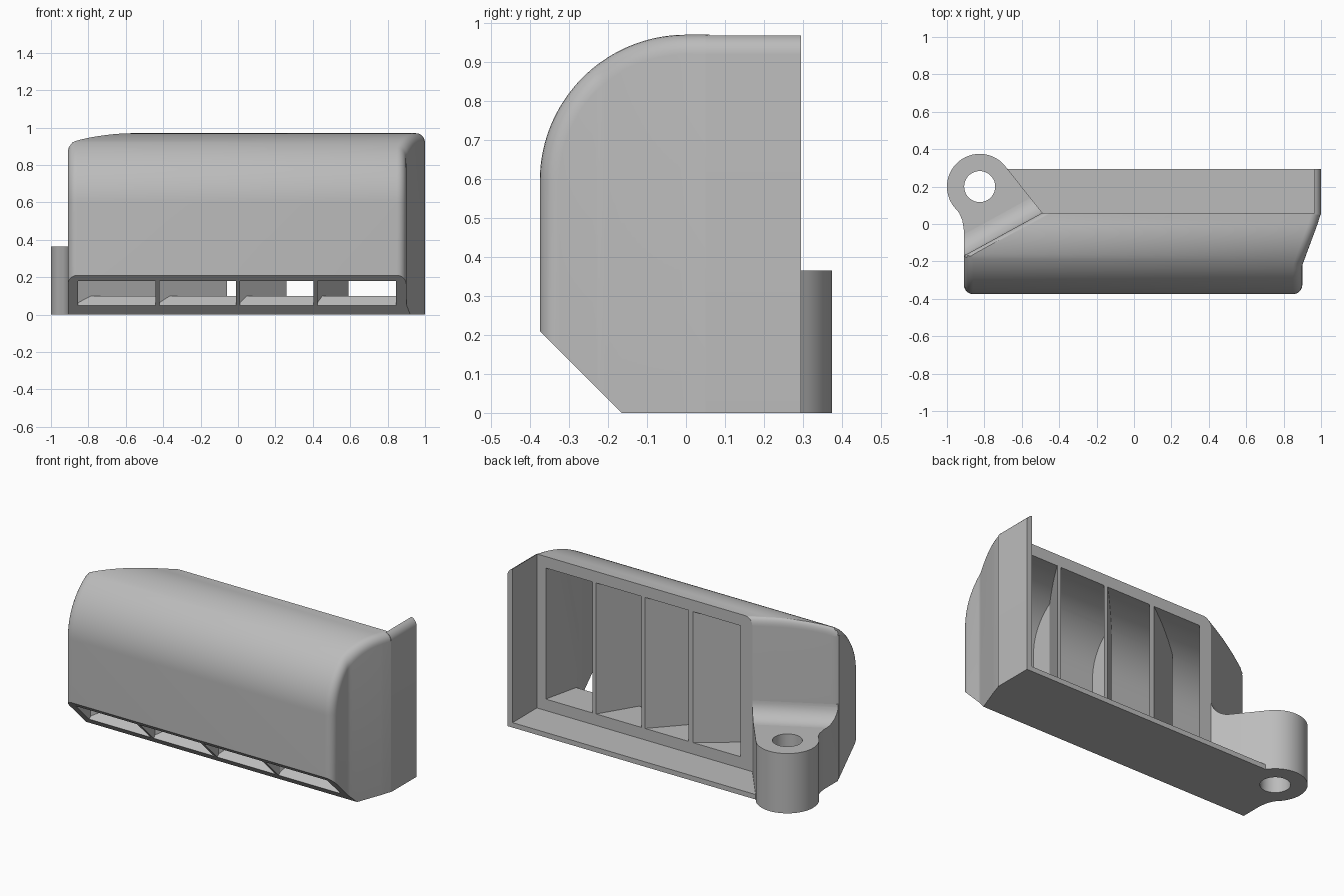
import bpy, bmesh, math
from mathutils import Matrix

if "Cube" in bpy.data.objects:
    bpy.data.objects.remove(bpy.data.objects["Cube"], do_unlink=True)

grey = bpy.data.materials.new("plain_grey")
grey.use_nodes = True
grey.diffuse_color = (0.5, 0.5, 0.5, 1)
grey.node_tree.nodes["Principled BSDF"].inputs["Base Color"].default_value = (0.5, 0.5, 0.5, 1)


def add_object(name, bm):
    bmesh.ops.recalc_face_normals(bm, faces=bm.faces)
    mesh = bpy.data.meshes.new(name)
    bm.to_mesh(mesh)
    bm.free()
    mesh.materials.append(grey)
    ob = bpy.data.objects.new(name, mesh)
    bpy.context.collection.objects.link(ob)
    return ob


def prism(name, outline, axis, lo, hi):
    """Extrude a 2D outline along an axis."""
    place = {"x": lambda a, b, t: (t, a, b),
             "y": lambda a, b, t: (a, t, b),
             "z": lambda a, b, t: (a, b, t)}[axis]
    bm = bmesh.new()
    ends = [[bm.verts.new(place(a, b, t)) for a, b in outline] for t in (lo, hi)]
    bm.faces.new(ends[0])
    bm.faces.new(ends[1])
    n = len(outline)
    for i in range(n):
        j = (i + 1) % n
        bm.faces.new((ends[0][i], ends[0][j], ends[1][j], ends[1][i]))
    return add_object(name, bm)


def boolean(ob, other, operation="DIFFERENCE", keep=False):
    mod = ob.modifiers.new("cut", "BOOLEAN")
    mod.operation, mod.object, mod.solver = operation, other, "EXACT"
    bpy.context.view_layer.update()
    result = bpy.data.meshes.new_from_object(ob.evaluated_get(bpy.context.evaluated_depsgraph_get()))
    ob.modifiers.clear()
    ob.data = result
    if not keep:
        bpy.data.objects.remove(other, do_unlink=True)


def arc(cx, cy, rx, ry, start, end, steps):
    angles = [math.radians(start + (end - start) * i / steps) for i in range(steps + 1)]
    return [(cx + rx * math.cos(a), cy + ry * math.sin(a)) for a in angles]


# Main dimensions
R, TOP, BACK, LOW = 0.375, 0.97, 0.06, -0.1
CZ = TOP - R
ROUND, STEPS, ARC = 0.05, 6, 36


def ramp(y, y0, y1, a, b):
    t = min(max((y - y0) / (y1 - y0), 0), 1)
    return a + (b - a) * t


def right_x(y):
    return ramp(y, -0.22, 0.05, 0.9, 1.0)


def left_x(y):
    return ramp(y, -0.17, BACK, -0.91, -0.49)


# Shell: curved front and top, with rounded edges running into both end walls
def shell_row(i):
    row = []
    for k in range(STEPS + 1):
        a = math.pi / 2 * (1 - k / STEPS)
        depth, pull = ROUND * (1 - math.cos(a)), ROUND * (1 - math.sin(a))
        r = R - depth
        if i == 0:
            y, z = -r, LOW
        elif i == ARC + 2:
            y, z = BACK, CZ + r
        else:
            t = math.pi / 2 * (i - 1) / ARC
            y, z = -r * math.cos(t), CZ + r * math.sin(t)
        row.append(((right_x(y) - pull, y, z), (left_x(y) + pull, y, z)))
    return [p[0] for p in row] + [p[1] for p in reversed(row)]


bm = bmesh.new()
rows = [[bm.verts.new(p) for p in shell_row(i)] for i in range(ARC + 3)]
for a, b in zip(rows, rows[1:]):
    for j in range(len(a) - 1):
        bm.faces.new((a[j], a[j + 1], b[j + 1], b[j]))
feet = {}
for side in (0, -1):
    foot = [rows[0][side]]
    for row in rows[2:]:
        foot.append(bm.verts.new((row[side].co.x, row[side].co.y, LOW)))
    tops = [row[side] for row in rows[1:]]
    for i in range(len(foot) - 1):
        bm.faces.new((tops[i], tops[i + 1], foot[i + 1], foot[i]))
    feet[side] = foot
bm.faces.new(rows[0] + feet[-1][1:] + feet[0][:0:-1])
bm.faces.new(rows[-1] + [feet[-1][-1], feet[0][-1]])
shell = add_object("shell", bm)

# Ducts: four bent channels from the sloped front slots to the back openings
inner = [(-0.315, -0.05), (-0.215, 0.05), (-0.16, 0.1), (0.1, 0.1), (0.1, 0.9)]
inner += arc(0, CZ, 0.335, 0.9 - CZ, 90, 180, 24)
inner += [(-0.335, 0.2), (-0.345, 0.18), (-0.445, 0.08)]
fronts = [(-0.855, -0.44), (-0.42, -0.01), (0.01, 0.405), (0.425, 0.845)]
backs = [(-0.41, -0.09), (-0.06, 0.235), (0.26, 0.565), (0.59, 0.905)]
ducts = []
for (f0, f1), (b0, b1) in zip(fronts, backs):
    duct = prism("duct_cutter", inner, "x", -1, 1)
    plan = [(f0, -0.6), (f1, -0.6), (f1, -0.2), (b1, BACK), (b1, 0.2),
            (b0, 0.2), (b0, BACK), (f0, -0.2)]
    boolean(duct, prism("plan_cutter", plan, "z", -0.3, 1.2), "INTERSECT")
    ducts.append(duct)

# Mounting lug with its bolt hole
CX, CY = -0.825, 0.2
lug_plan = [(-0.48, 0.04), (-0.49, BACK)] + arc(CX, CY, 0.175, 0.175, 39, 217, 40)
lug_plan += [(-0.935, 0.06), (-0.918, 0.02), (-0.91, -0.03), (-0.91, -0.168), (-0.9, -0.19)]
lug = prism("mounting_lug", lug_plan, "z", LOW, 0.365)
boolean(lug, prism("hole_cutter", arc(CX, CY, 0.083, 0.083, 0, 350, 35), "z", -0.3, 0.6))

# Concave fillet between the lug and the slanted wall
cove = [(-0.015, 0.362), (-0.015, 0.465)] + arc(0.1, 0.465, 0.1, 0.1, 180, 270, 10) + [(0.1, 0.362)]
fillet = prism("lug_fillet", cove, "x", -0.1, 0.6)
turn = math.atan2(0.23, 0.42)
fillet.data.transform(Matrix.Translation((-0.91, -0.17, 0)) @ Matrix.Rotation(turn, 4, "Z"))
boolean(fillet, prism("clip_cutter", lug_plan, "z", -0.2, 0.7), "INTERSECT")

# Floor lip and side fin behind the frame
floor = prism("floor_lip", [(-0.48, 0.05), (-0.49, BACK), (-0.68, 0.295), (1, 0.295), (1, 0.05)],
              "z", LOW, 0.03)
fin_outline = [(0.965, LOW), (1, LOW)] + arc(0.95, 0.92, 0.05, 0.05, 0, 72, 6)
fin = prism("side_fin", fin_outline, "y", 0.05, 0.295)

# Trim everything to the flat base and the sloped lower front
base = prism("base_cutter", [(-0.165, 0), (-0.6, 0.435), (-0.6, -0.4), (0.6, -0.4), (0.6, 0)],
             "x", -1.3, 1.3)
for part in (shell, lug, floor, fin):
    boolean(part, base, keep=True)
bpy.data.objects.remove(base, do_unlink=True)
for duct in ducts:
    boolean(shell, duct)

# Smooth curves, crisp edges
bpy.ops.object.select_all(action="DESELECT")
for part in (shell, lug, fillet, floor, fin):
    part.select_set(True)
bpy.context.view_layer.objects.active = shell
bpy.ops.object.shade_smooth_by_angle(angle=math.radians(25))
